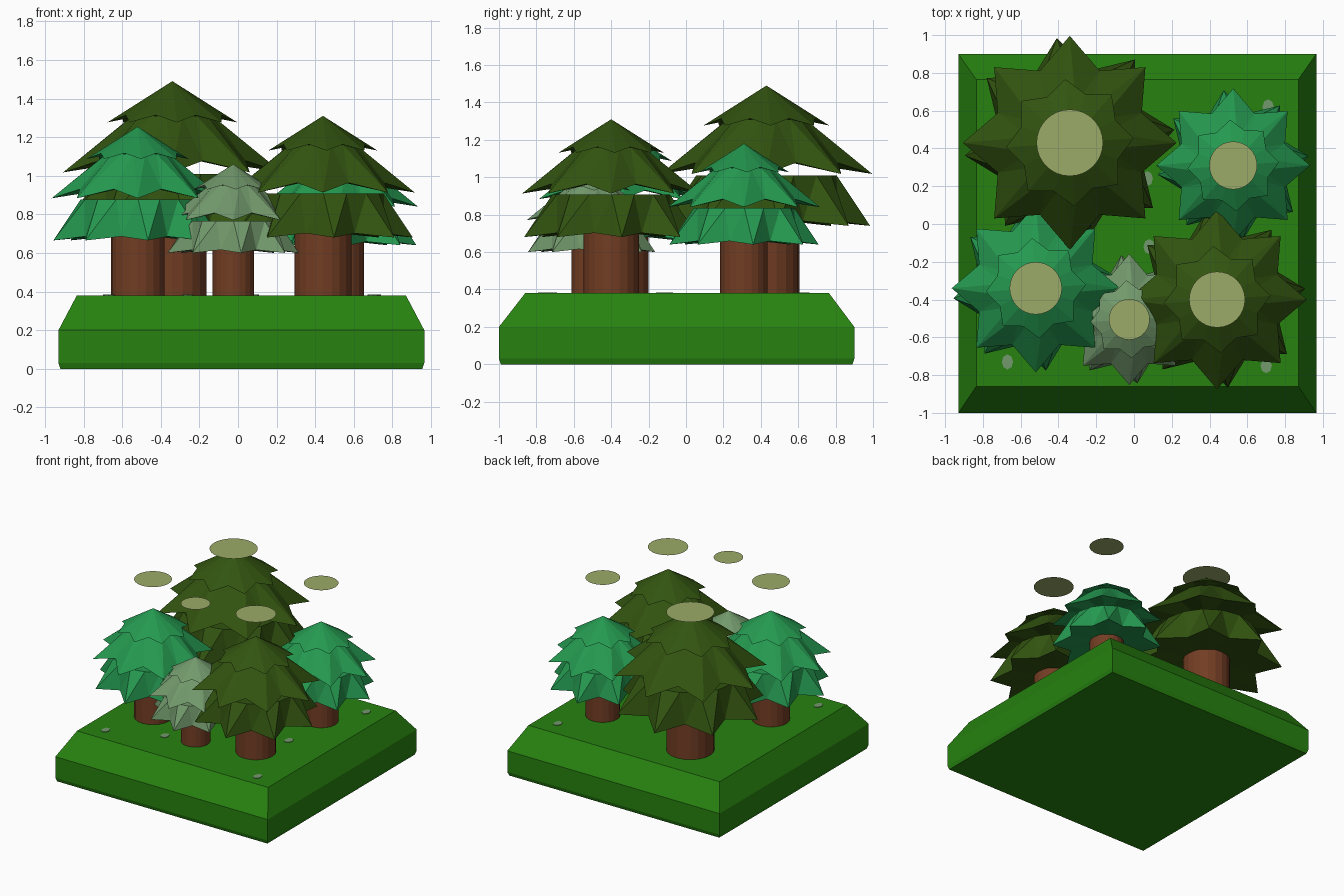
import bpy, math

if "Cube" in bpy.data.objects:
    bpy.data.objects.remove(bpy.data.objects["Cube"])


def material(name, rgb):
    m = bpy.data.materials.new(name)
    m.diffuse_color = (*rgb, 1)
    m.use_nodes = True
    m.node_tree.nodes["Principled BSDF"].inputs["Base Color"].default_value = m.diffuse_color
    return m


GRASS = material("grass green", (0.02, 0.225, 0.005))
DARK = material("dark olive leaves", (0.032, 0.088, 0.005))
TEAL = material("teal leaves", (0.018, 0.32, 0.08))
GREY = material("grey green leaves", (0.17, 0.32, 0.15))
BARK = material("brown bark", (0.17, 0.047, 0.017))
WOOD = material("pale cut wood", (0.33, 0.41, 0.14))


def mesh_object(name, verts, faces, mat):
    me = bpy.data.meshes.new(name)
    me.from_pydata(verts, [], faces)
    me.materials.append(mat)
    ob = bpy.data.objects.new(name, me)
    bpy.context.collection.objects.link(ob)
    return ob


def circle(cx, cy, z, r, n, squash=1.0):
    return [(cx + r * squash * math.cos(2 * math.pi * i / n),
             cy + r * math.sin(2 * math.pi * i / n), z) for i in range(n)]


def loft(rings, cap_bottom=True, cap_top=True):
    """Join equal rings, listed from bottom to top."""
    n = len(rings[0])
    verts = [v for r in rings for v in r]
    faces = []
    for k in range(len(rings) - 1):
        a, b = k * n, (k + 1) * n
        faces += [(a + i, a + (i + 1) % n, b + (i + 1) % n, b + i) for i in range(n)]
    if cap_bottom:
        faces.append(tuple(reversed(range(n))))
    if cap_top:
        faces.append(tuple(range(len(verts) - n, len(verts))))
    return verts, faces


# bevelled grassy base
def rect(x0, x1, y0, y1, z):
    return [(x0, y0, z), (x1, y0, z), (x1, y1, z), (x0, y1, z)]


mesh_object("grass_base", *loft([
    rect(-0.92, 0.955, -0.99, 0.89, 0.0),
    rect(-0.93, 0.965, -1.0, 0.9, 0.03),
    rect(-0.93, 0.965, -1.0, 0.9, 0.2),
    rect(-0.835, 0.87, -0.86, 0.765, 0.38)]), GRASS)


# one skirt of leaves: eight long tips with notches between, slightly twisted
def tier(c, h, top_r, top_z, tip, notch, turn, twist):
    cx, cy, z0 = c
    n = 16

    def pt(r, deg, z):
        a = math.radians(deg)
        return (cx + r * h * math.cos(a), cy + r * h * math.sin(a), z0 + z * h)

    verts = []
    for i in range(n):
        r, z = tip if i % 2 == 0 else notch
        verts.append(pt(r, turn + i * 22.5, z))
    faces = []
    if top_r == 0:
        verts.append(pt(0, 0, top_z))
        faces += [(i, (i + 1) % n, n) for i in range(n)]
    else:
        verts += [pt(top_r, turn + twist + i * 22.5, top_z) for i in range(n)]
        for i in range(n):
            j = (i + 1) % n
            faces += [(i, j, n + i), (j, n + j, n + i)]
        faces.append(tuple(range(n, 2 * n)))
    # slightly hollow underside
    verts.append(pt(0, 0, notch[1] + 0.04))
    u = len(verts) - 1
    faces += [((i + 1) % n, i, u) for i in range(n)]
    return verts, faces


def tree(name, x, y, z0, h, mat):
    c = (x, y, z0)
    r = 0.235 * h
    # trunk, and its pale cut disc floating at the common top level
    mesh_object(name + "_trunk", *loft([circle(x, y, 0.37, r, 20),
                                        circle(x, y, z0 + 0.12 * h, r, 20)]), BARK)
    mesh_object(name + "_top_disc", circle(x, y, 1.49, r, 32), [tuple(range(32))], WOOD)
    # three leaf skirts joined as one canopy
    verts, faces = [], []
    for args in ((0.50, 0.36, (0.745, 0.0), (0.53, 0.035), 7, 16),
                 (0.28, 0.76, (0.755, 0.37), (0.55, 0.45), 0, 14),
                 (0.0, 1.0, (0.45, 0.715), (0.36, 0.765), 4, 0)):
        v, f = tier(c, h, *args)
        faces += [tuple(i + len(verts) for i in face) for face in f]
        verts += v
    mesh_object(name + "_canopy", verts, faces, mat)


tree("tall_tree", -0.34, 0.43, 0.74, 0.75, DARK)
tree("front_right_tree", 0.44, -0.40, 0.68, 0.63, DARK)
tree("front_left_tree", -0.52, -0.34, 0.665, 0.59, TEAL)
tree("back_right_tree", 0.525, 0.31, 0.64, 0.54, TEAL)
tree("small_tree", -0.025, -0.505, 0.60, 0.46, GREY)

# small flat patches on the grass
for i, (x, y) in enumerate([(-0.67, -0.73), (0.70, -0.75), (0.71, 0.62), (-0.26, -0.56),
                            (0.53, -0.11), (0.08, -0.12), (0.07, 0.24)]):
    mesh_object(f"grass_patch_{i + 1}", *loft([circle(x, y, 0.379, 0.04, 8, 0.75),
                                               circle(x, y, 0.384, 0.04, 8, 0.75)]), GREY)
